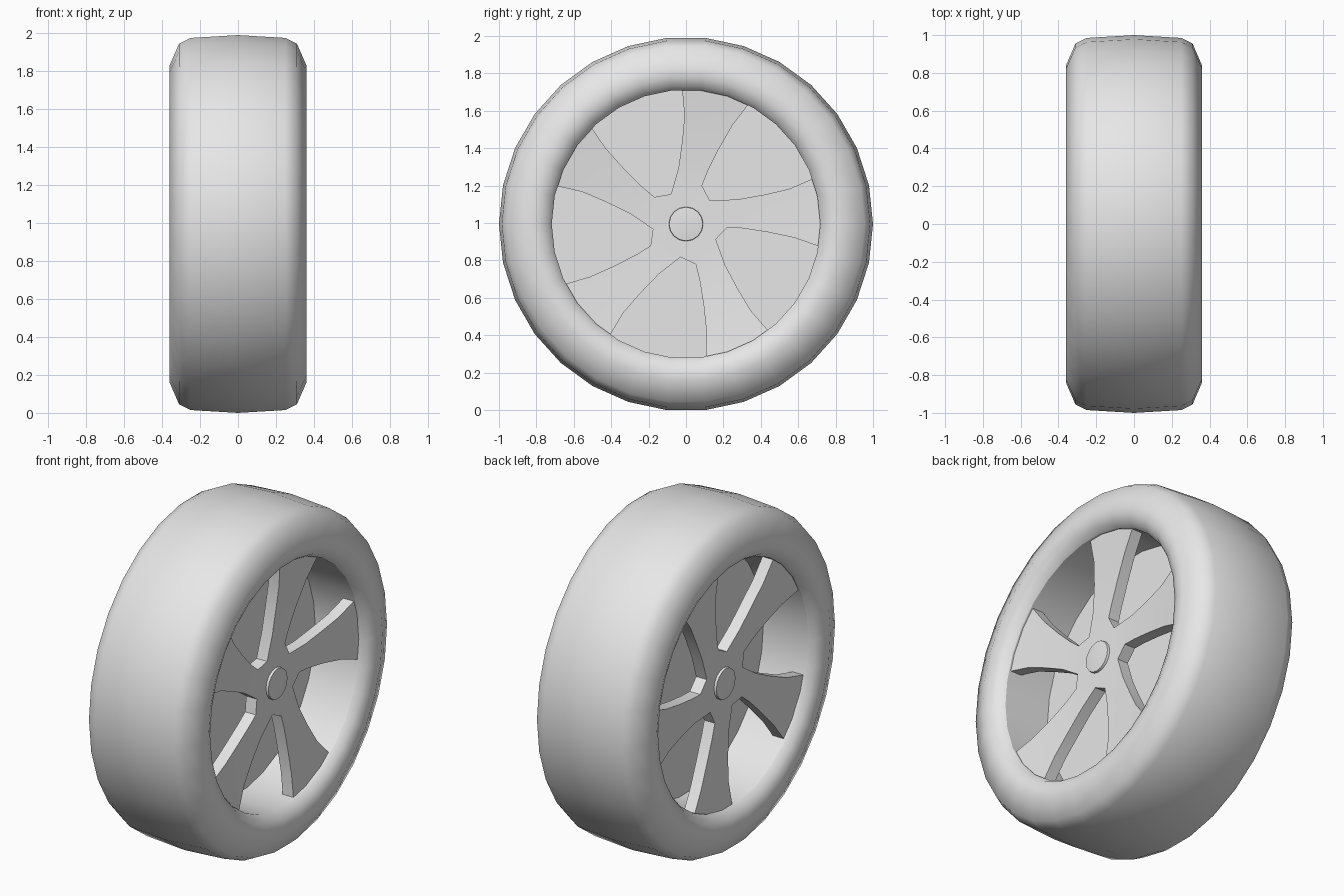
import bpy, bmesh, math
from mathutils import Vector, Matrix

if "Cube" in bpy.data.objects:
    bpy.data.objects.remove(bpy.data.objects["Cube"])

SEG = 30
CENTRE_Z = math.cos(math.radians(6))   # the 30-sided tyre rests on a flat

grey = bpy.data.materials.new("light_grey")
grey.diffuse_color = (0.8, 0.8, 0.8, 1)
grey.use_nodes = True
grey.node_tree.nodes["Principled BSDF"].inputs["Base Color"].default_value = grey.diffuse_color


def finish(name, bm, angle, flip=False):
    bmesh.ops.recalc_face_normals(bm, faces=bm.faces)
    if flip:
        bmesh.ops.reverse_faces(bm, faces=bm.faces)
    mesh = bpy.data.meshes.new(name)
    bm.to_mesh(mesh)
    bm.free()
    mesh.materials.append(grey)
    ob = bpy.data.objects.new(name, mesh)
    bpy.context.collection.objects.link(ob)
    ob.location.z = CENTRE_Z
    bpy.ops.object.select_all(action='DESELECT')
    ob.select_set(True)
    bpy.context.view_layer.objects.active = ob
    bpy.ops.object.shade_smooth_by_angle(angle=math.radians(angle))
    return ob


def revolve(name, profile, seg, angle, flip=False):
    """Spin (x, radius) points around the x axis; radius 0 makes a pole."""
    bm = bmesh.new()
    rings = []
    for i in range(seg):
        a = 2 * math.pi * i / seg
        rings.append([bm.verts.new((x, r * math.cos(a), r * math.sin(a))) for x, r in profile])
    for i in range(seg):
        p, q = rings[i], rings[(i + 1) % seg]
        for j in range(len(profile) - 1):
            bm.faces.new((p[j], p[j + 1], q[j + 1], q[j]))
    bmesh.ops.remove_doubles(bm, verts=bm.verts, dist=1e-5)
    bmesh.ops.dissolve_degenerate(bm, edges=bm.edges, dist=1e-5)
    return finish(name, bm, angle, flip)


def other_side(ob, name):
    """Same part on the far face, turned half a turn about y."""
    twin = ob.copy()
    twin.name = name
    twin.rotation_euler.y = math.pi
    bpy.context.collection.objects.link(twin)


# tyre: tread, shoulder and sidewall on both sides
half = [(0.25, 0.985), (0.31, 0.955), (0.36, 0.84), (0.355, 0.785), (0.335, 0.74), (0.3, 0.718)]
revolve("tyre", [(-x, r) for x, r in reversed(half)] + [(0, 1.0)] + half, SEG, 60)

# inner barrel of the rim and the wall across its middle
revolve("rim_barrel", [(-0.3, 0.718), (0.3, 0.718)], SEG, 40, flip=True)
revolve("centre_wall", [(-0.005, 0), (-0.005, 0.718), (0.005, 0.718), (0.005, 0)], SEG, 30)

# spokes: the two curved edges of one opening, from rim to hub, as (y, z)
edge_a = [(0.68, 0.243), (0.55, 0.187), (0.42, 0.157), (0.273, 0.131), (0.127, 0.126)]
edge_b = [(0.338, 0.645), (0.25, 0.53), (0.175, 0.4), (0.115, 0.28), (0.085, 0.205)]
turn = Matrix.Rotation(math.radians(72), 2)


def dished(p):
    return (0.245 + 0.045 * (p.length / 0.72) ** 2, p.x, p.y)


bm = bmesh.new()
hub = []
for k in range(5):
    rot = Matrix.Rotation(math.radians(72 * k), 2)
    rows = []
    for i, (a, b) in enumerate(zip(edge_a, edge_b)):
        b, a = Vector(b), turn @ Vector(a)
        mid = (a + b) / 2
        if i == 0:
            mid = mid.normalized() * 0.725
        rows.append([bm.verts.new(dished(rot @ p)) for p in (b, mid, a)])
    for r, s in zip(rows, rows[1:]):
        for j in (0, 1):
            bm.faces.new((r[j], r[j + 1], s[j + 1], s[j]))
    hub += rows[-1]
bm.faces.new(hub)
bmesh.ops.recalc_face_normals(bm, faces=bm.faces)
# thicken inwards
ext = bmesh.ops.extrude_face_region(bm, geom=bm.faces[:], use_keep_orig=True)
bmesh.ops.translate(bm, vec=(-0.07, 0, 0),
                    verts=[v for v in ext["geom"] if isinstance(v, bmesh.types.BMVert)])
spokes = finish("spokes_right", bm, 30)
other_side(spokes, "spokes_left")

# slightly domed hub cap
cap = revolve("hub_cap_right", [(0.23, 0.095), (0.262, 0.09), (0.272, 0)], 16, 25)
other_side(cap, "hub_cap_left")
